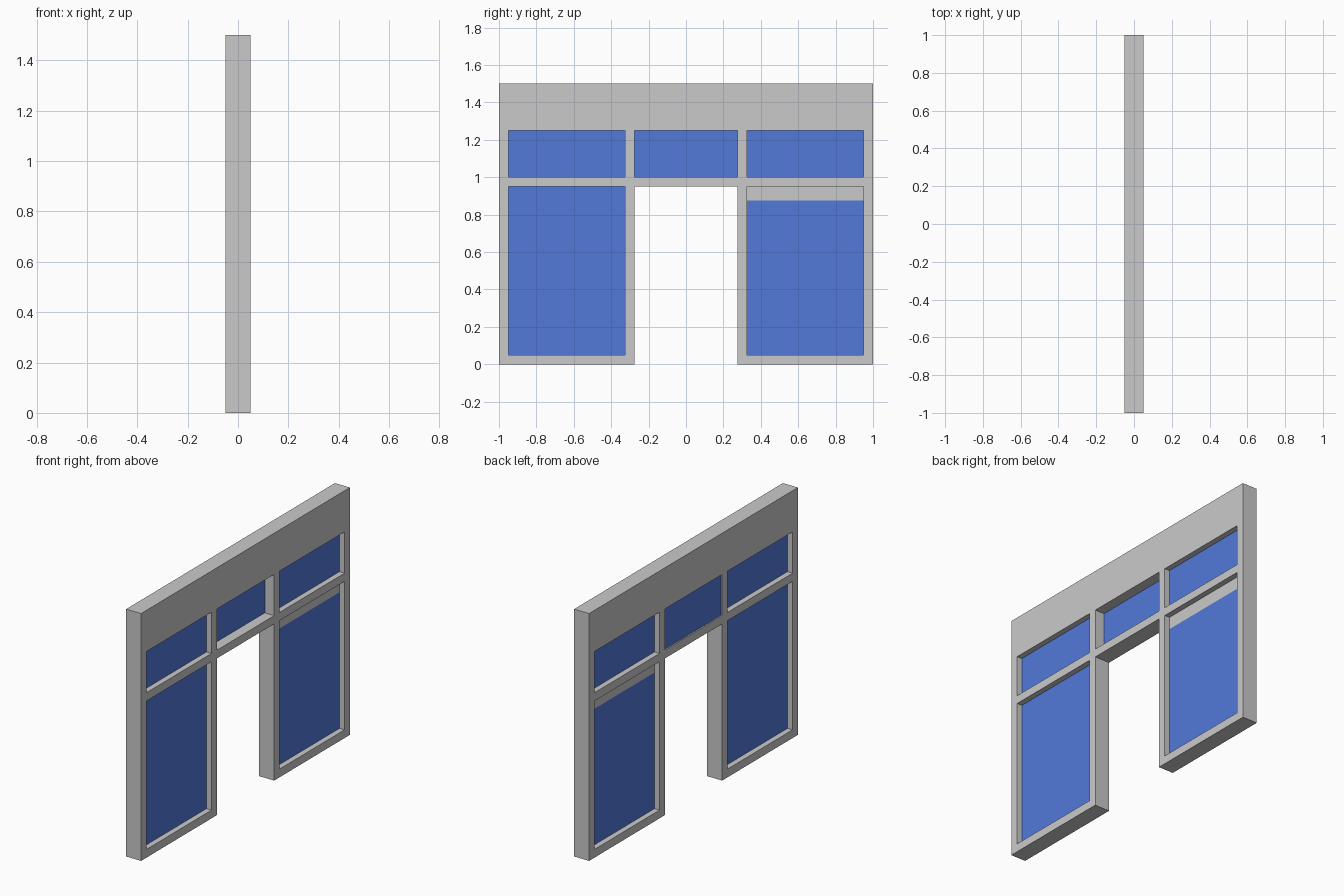
import bpy, bmesh

if "Cube" in bpy.data.objects:
    bpy.data.objects.remove(bpy.data.objects["Cube"])


def material(name, rgb):
    m = bpy.data.materials.new(name)
    m.diffuse_color = (*rgb, 1)
    m.use_nodes = True
    m.node_tree.nodes["Principled BSDF"].inputs["Base Color"].default_value = m.diffuse_color
    return m


GREY = material("grey frame", (0.59, 0.59, 0.59))
BLUE = material("blue glass", (0.085, 0.19, 0.69))


def add_object(name, bm, mat):
    bmesh.ops.recalc_face_normals(bm, faces=bm.faces)
    me = bpy.data.meshes.new(name)
    bm.to_mesh(me)
    bm.free()
    me.materials.append(mat)
    ob = bpy.data.objects.new(name, me)
    bpy.context.collection.objects.link(ob)
    return ob


def box(name, x, y, z, mat):
    bm = bmesh.new()
    bmesh.ops.create_cube(bm, size=1)
    for v in bm.verts:
        v.co = [r[0] if c < 0 else r[1] for c, r in zip(v.co, (x, y, z))]
    return add_object(name, bm, mat)


# Frame: grid of cells with the panes and doorway left open, extruded in depth
Y = [-1, -0.95, -0.325, -0.275, 0.275, 0.325, 0.95, 1]
Z = [0, 0.05, 0.95, 1, 1.25, 1.5]
D = 0.05


def is_open(i, j):
    doorway = i == 3 and j <= 1
    pane = i in (1, 3, 5) and j in (1, 3)
    return doorway or pane


bm = bmesh.new()
grid = [[bm.verts.new((-D, y, z)) for z in Z] for y in Y]
for i in range(len(Y) - 1):
    for j in range(len(Z) - 1):
        if not is_open(i, j):
            bm.faces.new((grid[i][j], grid[i + 1][j], grid[i + 1][j + 1], grid[i][j + 1]))
ext = bmesh.ops.extrude_face_region(bm, geom=bm.faces[:], use_keep_orig=True)
for v in ext["geom"]:
    if isinstance(v, bmesh.types.BMVert):
        v.co.x = D
add_object("frame", bm, GREY)

# Glass panes: sides are centred in depth, the one over the doorway sits further back
SIDE, MIDDLE = (-0.016, 0.016), (-0.042, -0.013)
box("left_window_glass", SIDE, (-0.95, -0.325), (0.05, 0.95), BLUE)
box("right_window_glass", SIDE, (0.325, 0.95), (0.05, 0.875), BLUE)
box("left_transom_glass", SIDE, (-0.95, -0.325), (1, 1.25), BLUE)
box("right_transom_glass", SIDE, (0.325, 0.95), (1, 1.25), BLUE)
box("door_transom_glass", MIDDLE, (-0.275, 0.275), (1, 1.25), BLUE)

# Blind strip above the right window, flush with its glass
box("right_window_header", SIDE, (0.325, 0.95), (0.875, 0.95), GREY)
